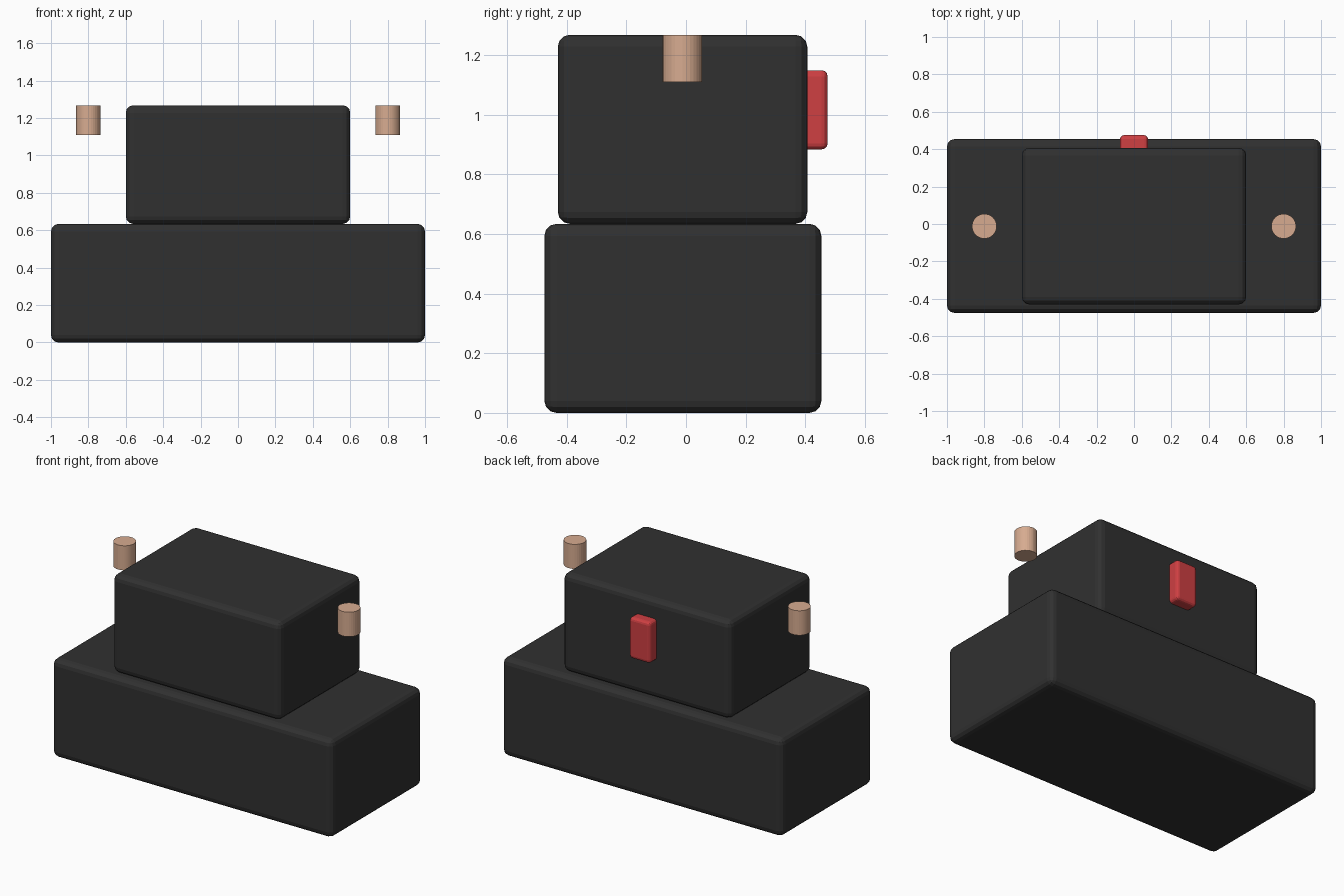
import bpy

if "Cube" in bpy.data.objects:
    bpy.data.objects.remove(bpy.data.objects["Cube"])


def material(name, rgb):
    m = bpy.data.materials.new(name)
    m.diffuse_color = (*rgb, 1)
    m.use_nodes = True
    m.node_tree.nodes["Principled BSDF"].inputs["Base Color"].default_value = m.diffuse_color
    return m


charcoal = material("charcoal", (0.03, 0.03, 0.03))
red = material("red", (0.62, 0.05, 0.055))
tan = material("tan", (0.68, 0.41, 0.28))


def rounded_box(name, lo, hi, radius, mat):
    """Box between two corners, with bevelled edges."""
    bpy.ops.mesh.primitive_cube_add(
        size=1, location=[(a + b) / 2 for a, b in zip(lo, hi)])
    ob = bpy.context.object
    ob.name = name
    for v in ob.data.vertices:
        v.co = [c * (b - a) for c, a, b in zip(v.co, lo, hi)]
    ob.data.materials.append(mat)
    bevel = ob.modifiers.new("rounded_edges", 'BEVEL')
    bevel.width = radius
    bevel.segments = 3
    return ob


# Stacked body blocks
rounded_box("base_block", (-1, -0.475, 0), (1, 0.454, 0.634), 0.04, charcoal)
rounded_box("upper_block", (-0.6, -0.43, 0.634), (0.6, 0.407, 1.268), 0.04, charcoal)

# Red plate on the back, set into the upper block
rounded_box("back_plate", (-0.075, 0.34, 0.884), (0.075, 0.475, 1.149), 0.02, red)

# Floating pegs on both sides
for side, x in (("left", -0.8), ("right", 0.8)):
    bpy.ops.mesh.primitive_cylinder_add(
        vertices=32, radius=0.066, depth=0.158, location=(x, -0.012, 1.189))
    peg = bpy.context.object
    peg.name = side + "_peg"
    peg.data.materials.append(tan)
